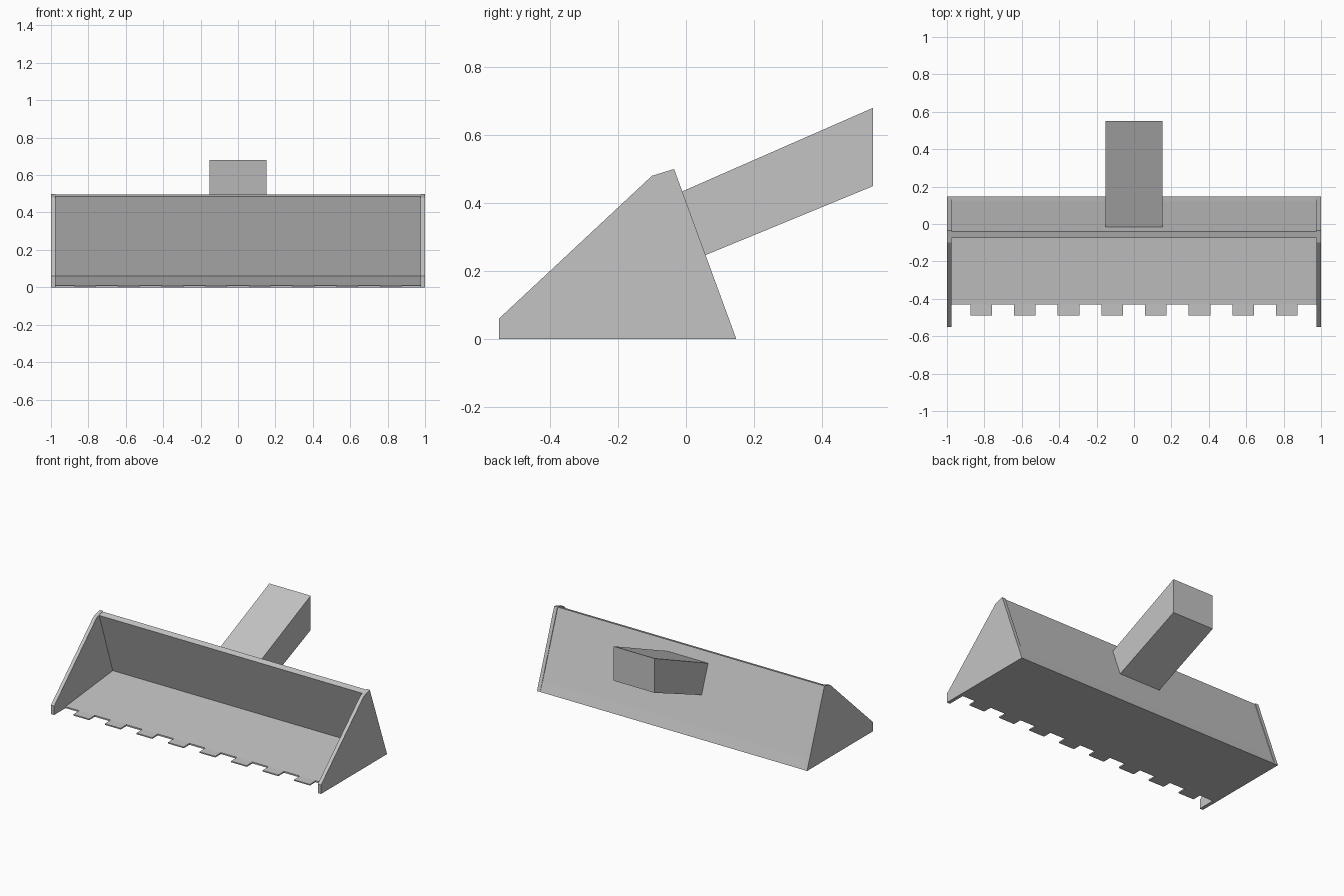
import bpy
import bmesh

cube = bpy.data.objects.get("Cube")
if cube:
    bpy.data.objects.remove(cube, do_unlink=True)

steel = bpy.data.materials.new("grey steel")
steel.use_nodes = True
GREY = (0.55, 0.55, 0.55, 1)
steel.diffuse_color = GREY
steel.node_tree.nodes["Principled BSDF"].inputs["Base Color"].default_value = GREY


def extrude_profile(name, profile, x0, x1):
    """Closed (y, z) profile extruded along x from x0 to x1."""
    bm = bmesh.new()
    face = bm.faces.new([bm.verts.new((x0, y, z)) for y, z in profile])
    ext = bmesh.ops.extrude_face_region(bm, geom=[face])
    verts = [g for g in ext["geom"] if isinstance(g, bmesh.types.BMVert)]
    bmesh.ops.translate(bm, verts=verts, vec=(x1 - x0, 0, 0))
    bmesh.ops.recalc_face_normals(bm, faces=bm.faces)
    mesh = bpy.data.meshes.new(name)
    bm.to_mesh(mesh)
    bm.free()
    mesh.materials.append(steel)
    obj = bpy.data.objects.new(name, mesh)
    bpy.context.collection.objects.link(obj)
    return obj


INNER = 0.976

# End plates
side = [(-0.55, 0), (-0.55, 0.06), (-0.1, 0.48), (-0.035, 0.5), (0.148, 0)]
extrude_profile("right_end_plate", side, -1, -INNER)
extrude_profile("left_end_plate", side, INNER, 1)

# Scoop: wedge floor and leaning back wall in one profile
scoop = [(-0.43, 0), (-0.43, 0.01), (0.07, 0.06), (-0.075, 0.485),
         (-0.039, 0.497), (0.12, 0.065), (0.147, 0)]
extrude_profile("scoop", scoop, -INNER, INNER)

# Cutting teeth along the floor edge
COUNT, PITCH, HALF = 8, 0.2335, 0.058
tooth = [(-0.49, 0), (-0.49, 0.008), (-0.43, 0.01), (-0.43, 0)]
for i in range(COUNT):
    x = (i - (COUNT - 1) / 2) * PITCH
    extrude_profile(f"tooth_{i + 1}", tooth, x - HALF, x + HALF)

# Arm rising from the back wall
arm = [(0.55, 0.45), (0.55, 0.68), (-0.03, 0.426), (0.035, 0.238)]
extrude_profile("arm", arm, -0.153, 0.153)
